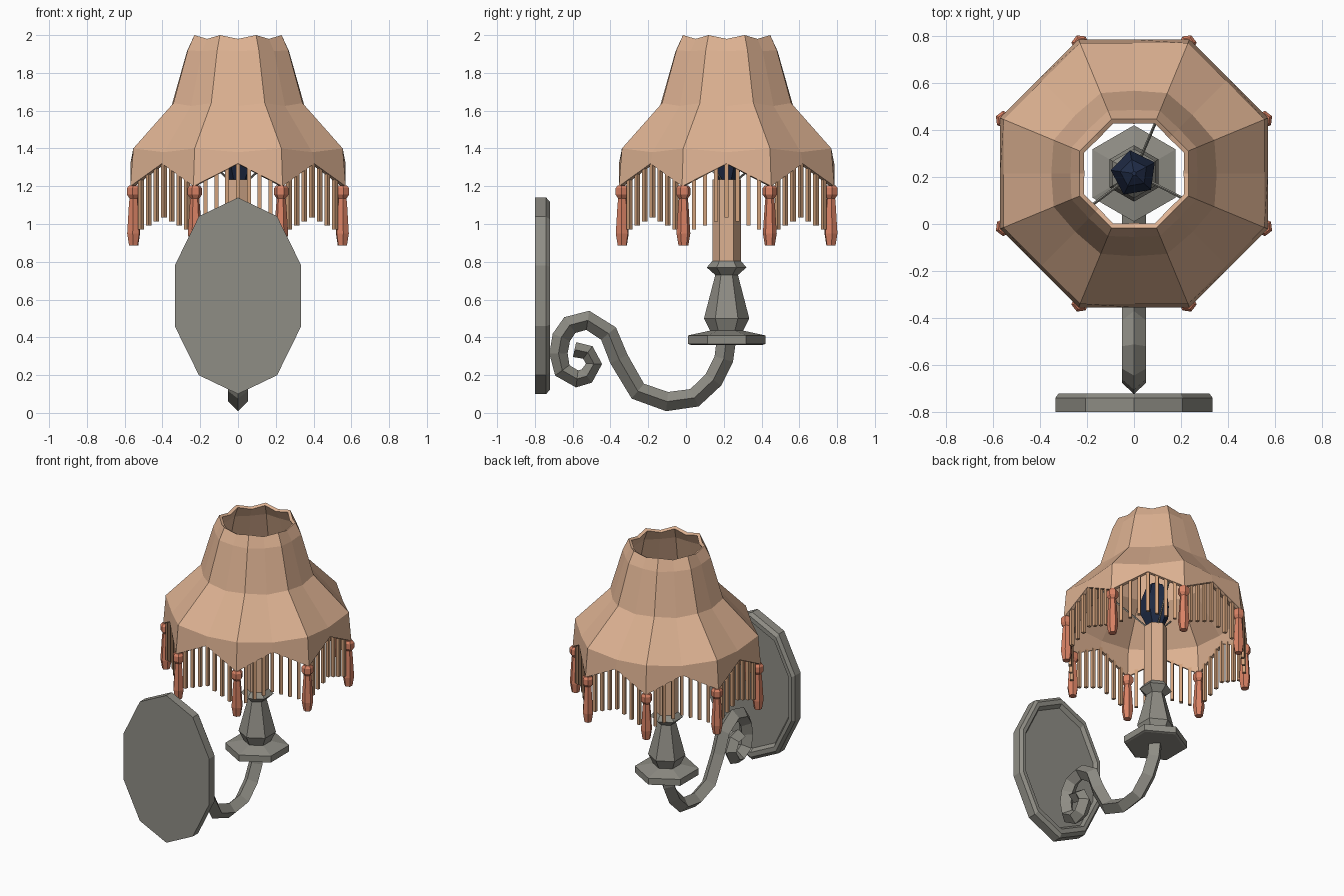
import bpy, bmesh, math
from mathutils import Vector

if "Cube" in bpy.data.objects:
    bpy.data.objects.remove(bpy.data.objects["Cube"])

CY = 0.215          # y of the lamp axis
SIDES = 8           # scallops of the shade


def material(name, rgb):
    m = bpy.data.materials.new(name)
    m.diffuse_color = (*rgb, 1)
    m.use_nodes = True
    m.node_tree.nodes["Principled BSDF"].inputs["Base Color"].default_value = m.diffuse_color
    return m


PEWTER = material("pewter grey", (0.275, 0.268, 0.235))
FABRIC = material("peach fabric", (0.72, 0.44, 0.285))
FRINGE = material("tan fringe", (0.65, 0.36, 0.20))
CORAL = material("coral tassel", (0.70, 0.225, 0.13))
NAVY = material("navy bulb", (0.014, 0.025, 0.062))


def loft(name, rings, mat, cap=True):
    """Skin a list of equal-length closed rings."""
    bm = bmesh.new()
    vs = [[bm.verts.new(p) for p in r] for r in rings]
    n = len(vs[0])
    for a, b in zip(vs, vs[1:]):
        for i in range(n):
            j = (i + 1) % n
            bm.faces.new((a[i], a[j], b[j], b[i]))
    if cap:
        bm.faces.new(vs[0][::-1])
        bm.faces.new(vs[-1])
    bmesh.ops.recalc_face_normals(bm, faces=bm.faces)
    me = bpy.data.meshes.new(name)
    bm.to_mesh(me)
    bm.free()
    me.materials.append(mat)
    ob = bpy.data.objects.new(name, me)
    bpy.context.collection.objects.link(ob)
    return ob


def lathe(name, profile, sides, mat, x=0, y=CY, turn=math.pi / 2):
    """Turned part from (radius, z) pairs."""
    ang = [turn + 2 * math.pi * i / sides for i in range(sides)]
    rings = [[(x + r * math.cos(a), y + r * math.sin(a), z) for a in ang]
             for r, z in profile]
    return loft(name, rings, mat)


def rod(name, a, b, r, sides, mat, turn=0):
    """Straight thin bar between two points."""
    a, b = Vector(a), Vector(b)
    q = (b - a).to_track_quat('Z', 'Y')
    ring = [q @ Vector((r * math.cos(turn + 2 * math.pi * i / sides),
                        r * math.sin(turn + 2 * math.pi * i / sides), 0))
            for i in range(sides)]
    return loft(name, [[p + v for v in ring] for p in (a, b)], mat)


# Wall plate: ten-sided oval with a chamfered rim and a recessed face
def oval(y, s):
    return [(s * 0.352 * math.cos(math.radians(18 + 36 * i)), y,
             0.62 + s * 0.52 * math.sin(math.radians(18 + 36 * i)))
            for i in range(10)]


loft("wall_plate", [oval(-0.8, 1), oval(-0.74, 1), oval(-0.72, 0.955),
                    oval(-0.72, 0.89), oval(-0.745, 0.85)], PEWTER)

# Scroll arm: four-sided bar swept along a (y, z) path
path = [(-.59, .335), (-.52, .32), (-.487, .26), (-.525, .195), (-.577, .18),
        (-.655, .225), (-.675, .315), (-.66, .40), (-.615, .465), (-.52, .49),
        (-.41, .42), (-.355, .285), (-.255, .115), (-.10, .06), (.045, .08),
        (.145, .175), (.20, .285), (.212, .375)]
pts = [Vector((0, *p)) for p in path]
rings = []
for i, p in enumerate(pts):
    before, after = pts[max(i - 1, 0)], pts[min(i + 1, len(pts) - 1)]
    t = ((p - before).normalized() + (after - p).normalized()).normalized()
    nrm = Vector((0, -t.z, t.y))
    r = 0.04 + 0.011 * min(1, i / 8)
    rings.append([p + nrm * r, p + Vector((0.052, 0, 0)),
                  p - nrm * r, p - Vector((0.052, 0, 0))])
loft("scroll_arm", rings, PEWTER)

# Drip pan, candle cup, candle and bulb
lathe("drip_pan", [(.19, .36), (.205, .365), (.205, .41), (.09, .435)], 6, PEWTER)
lathe("candle_cup", [(.085, .43), (.12, .50), (.06, .73), (.105, .77), (.075, .805)],
      6, PEWTER)
lathe("candle", [(.075, .80), (.075, 1.235)], 6, FABRIC)
lathe("bulb", [(.05, 1.23), (.095, 1.33), (.10, 1.42), (.06, 1.53), (.01, 1.56)],
      5, NAVY, turn=math.radians(100))

# Shade: corner and mid points alternate; each row is
# (corner radius, corner z, mid radius, mid z)
rows = [(.25, 2.0, .231, 1.98), (.288, 1.92, .27, 1.915), (.37, 1.64, .352, 1.625),
        (.60, 1.40, .555, 1.38), (.617, 1.20, .57, 1.32)]


def shade_point(row, k):
    rc, zc, rm, zm = row
    a = math.pi / SIDES * (k + 1)
    r, z = (rc, zc) if k % 2 == 0 else (rm, zm)
    return Vector((r * math.cos(a), CY + r * math.sin(a), z))


# corner points sit at 22.5 degrees plus multiples of 45
shade = loft("shade", [[shade_point(row, k) - Vector((0, CY, 0))
                        for k in range(2 * SIDES)] for row in rows], FABRIC, cap=False)
for v in shade.data.vertices:
    a = math.pi / SIDES
    v.co = Vector((v.co.x, v.co.y + CY, v.co.z))
# thickness goes towards the axis
bm = bmesh.new()
bm.from_mesh(shade.data)
f = next(iter(bm.faces))
c = f.calc_center_median() - Vector((0, CY, 0))
if f.normal.x * c.x + f.normal.y * c.y < 0:
    bmesh.ops.reverse_faces(bm, faces=bm.faces)
bm.to_mesh(shade.data)
bm.free()
solid = shade.modifiers.new("thickness", 'SOLIDIFY')
solid.thickness = 0.022
solid.offset = -1

# Tassels at the corners, fringe strips along each scallop
STRIPS = 8
for k in range(SIDES):
    a = math.pi / SIDES * (2 * k + 1)
    lathe(f"tassel_{k + 1}", [(.026, 1.205), (.038, 1.19), (.038, 1.155), (.024, 1.135),
                              (.028, 1.09), (.037, .95), (.026, .885)], 6, CORAL,
          .598 * math.cos(a), CY + .598 * math.sin(a), a)
    b = a + 2 * math.pi / SIDES
    p = Vector((.60 * math.cos(a), CY + .60 * math.sin(a), 0))
    q = Vector((.60 * math.cos(b), CY + .60 * math.sin(b), 0))
    for s in range(1, STRIPS):
        u = s / STRIPS
        peak = 1 - abs(2 * u - 1)
        o = p.lerp(q, u)
        rod(f"fringe_{k + 1}_{s}", (o.x, o.y, 0.95 + 0.085 * peak),
            (o.x, o.y, 1.215 + 0.115 * peak), 0.015, 4, FRINGE,
            (a + b) / 2 + math.pi / 4)

# Thin wires holding the shade
for i, deg in enumerate((67, 217, 333)):
    a = math.radians(deg)
    rod(f"shade_wire_{i + 1}", (.05 * math.cos(a), CY + .05 * math.sin(a), 1.225),
        (.43 * math.cos(a), CY + .43 * math.sin(a), 1.52), 0.006, 4, PEWTER)
